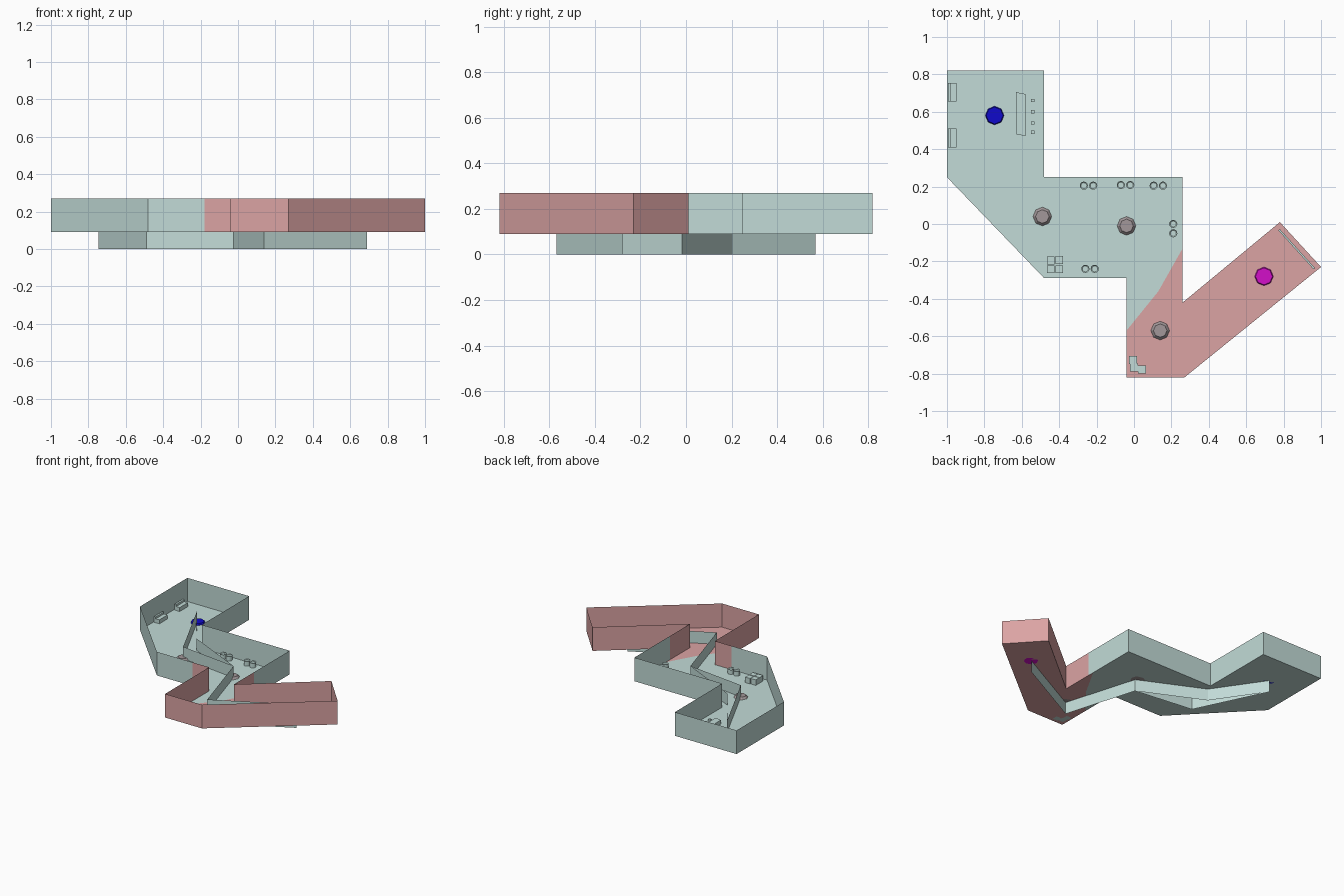
import bpy, bmesh, math
from mathutils import Matrix, Vector

cube = bpy.data.objects.get("Cube")
if cube:
    bpy.data.objects.remove(cube, do_unlink=True)

FLOOR, TOP, FIN_TOP = 0.09, 0.27, 0.18


def material(name, rgb):
    m = bpy.data.materials.new(name)
    m.use_nodes = True
    m.diffuse_color = (*rgb, 1)
    m.node_tree.nodes["Principled BSDF"].inputs["Base Color"].default_value = (*rgb, 1)
    return m


TEAL = material("pale_teal", (0.54, 0.71, 0.68))
PINK = material("dusty_pink", (0.71, 0.37, 0.37))
BLUE = material("deep_blue", (0.005, 0.003, 0.6))
MAGENTA = material("magenta", (0.65, 0.005, 0.58))
GREY = material("mauve_grey", (0.36, 0.31, 0.32))


def finish(name, bm, mat):
    me = bpy.data.meshes.new(name)
    bm.to_mesh(me)
    bm.free()
    me.materials.append(mat)
    ob = bpy.data.objects.new(name, me)
    bpy.context.collection.objects.link(ob)
    return ob


def floor(name, outline, mat):
    bm = bmesh.new()
    f = bm.faces.new([bm.verts.new((x, y, FLOOR)) for x, y in outline])
    f.normal_update()
    if f.normal.z < 0:
        f.normal_flip()
    return finish(name, bm, mat)


def strip(name, path, z0, z1, mat):
    """Upright sheet following a path."""
    bm = bmesh.new()
    rows = [(bm.verts.new((x, y, z0)), bm.verts.new((x, y, z1))) for x, y in path]
    for (a, b), (c, d) in zip(rows, rows[1:]):
        bm.faces.new((a, b, d, c))
    return finish(name, bm, mat)


def box(name, x, y, sx, sy, h, turn=0, mat=TEAL):
    bm = bmesh.new()
    m = (Matrix.Translation((x, y, FLOOR + h / 2)) @ Matrix.Rotation(turn, 4, "Z")
         @ Matrix.Diagonal((sx, sy, h, 1)))
    bmesh.ops.create_cube(bm, size=1, matrix=m)
    return finish(name, bm, mat)


def drum(name, x, y, r, h, sides, mat, rim=0, sink=0, taper=1):
    """Low cylinder with an optional inset, sunken top."""
    bm = bmesh.new()
    bmesh.ops.create_cone(bm, cap_ends=True, segments=sides, radius1=r, radius2=r * taper,
                          depth=h, matrix=Matrix.Translation((x, y, FLOOR + h / 2)))
    if rim:
        bm.normal_update()
        cap = max(bm.faces, key=lambda f: f.calc_center_median().z)
        bmesh.ops.inset_region(bm, faces=[cap], thickness=rim)
        bmesh.ops.translate(bm, verts=cap.verts, vec=Vector((0, 0, -sink)))
    return finish(name, bm, mat)


# Floors of the two zones
border = [(0.26, -0.13), (0.13, -0.36), (-0.04, -0.57)]
north = [(-0.04, -0.29), (-0.48, -0.29), (-1, 0.25), (-1, 0.82),
         (-0.48, 0.82), (-0.48, 0.25), (0.26, 0.25)]
south = [(-0.04, -0.82), (0.27, -0.82), (1, -0.23), (0.78, 0.01), (0.26, -0.42)]
floor("north_floor", border + north, TEAL)
floor("south_floor", border + south, PINK)

# Outer walls, changing colour partway along two sides
west_split, east_split = (-0.18, -0.29), (0.26, -0.18)
strip("north_wall", [west_split] + north[1:] + [east_split], FLOOR, TOP, TEAL)
strip("south_wall", [west_split, north[0]] + south + [east_split], FLOOR, TOP, PINK)

# Route fins that pass through the floor
start, end, fork = (-0.745, 0.57), (0.69, -0.28), (-0.025, -0.018)
strip("main_route_fin", [end, (0.14, -0.57), fork, (-0.495, 0.205), start], 0, FIN_TOP, TEAL)
strip("side_route_fin", [fork, (-0.49, 0.04), start], 0, FIN_TOP, TEAL)

# Start, goal and waypoint markers
drum("start_marker", -0.745, 0.58, 0.05, 0.012, 8, BLUE, taper=0.9)
drum("goal_marker", 0.695, -0.28, 0.05, 0.012, 8, MAGENTA, taper=0.9)
for x, y in [(-0.49, 0.04), (-0.04, -0.01), (0.14, -0.57)]:
    drum("waypoint_marker", x, y, 0.05, 0.015, 8, GREY, taper=0.72)

# Benches against the west wall
for y in (0.705, 0.46):
    box("bench_seat", -0.965, y, 0.03, 0.1, 0.03)
    box("bench_back", -0.987, y, 0.014, 0.1, 0.045)

# Long table with its row of stools
bm = bmesh.new()
base = [bm.verts.new((x, y, FLOOR)) for x, y in
        [(-0.63, 0.48), (-0.58, 0.47), (-0.58, 0.695), (-0.63, 0.705)]]
face = bm.faces.new(base)
ext = bmesh.ops.extrude_face_region(bm, geom=[face])
bmesh.ops.translate(bm, vec=(0, 0, 0.03),
                    verts=[v for v in ext["geom"] if isinstance(v, bmesh.types.BMVert)])
bmesh.ops.recalc_face_normals(bm, faces=bm.faces)
finish("long_table", bm, TEAL)
for y in (0.66, 0.6, 0.54, 0.49):
    box("stool", -0.542, y, 0.018, 0.018, 0.018)

# Barrel pairs
for x, y, dx, dy in [(-0.243, 0.205, 1, 0), (-0.045, 0.208, 1, 0), (0.13, 0.205, 1, 0),
                     (0.21, -0.025, 0, 1), (-0.235, -0.24, 1, 0)]:
    for s in (-0.025, 0.025):
        drum("barrel", x + s * dx, y + s * dy, 0.022, 0.035, 12, TEAL, rim=0.006, sink=0.005)

# Crates
for x, y in [(-0.445, -0.195), (-0.4, -0.192), (-0.445, -0.242), (-0.4, -0.242),
             (-0.006, -0.727), (0, -0.767), (0.043, -0.777)]:
    box("crate", x, y, 0.042, 0.042, 0.042)

# Low barrier by the far wall
box("end_barrier", 0.87, -0.135, 0.28, 0.01, 0.03, math.atan2(-0.21, 0.19))
